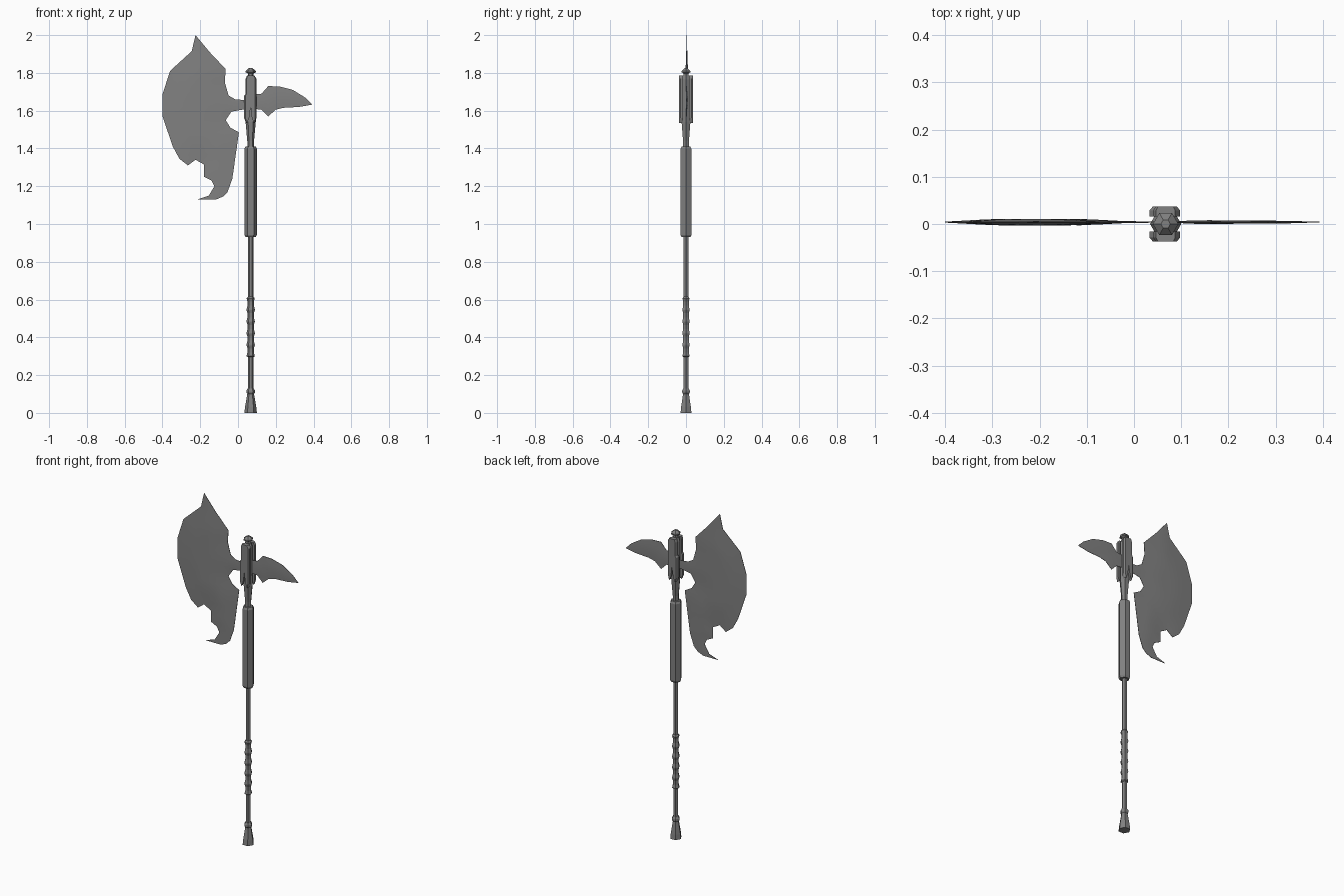
import bpy, bmesh, math
from mathutils import Vector

cube = bpy.data.objects.get("Cube")
if cube:
    bpy.data.objects.remove(cube, do_unlink=True)

AXIS = 0.067      # x of the shaft
BLADE_Y = 0.004   # y of the blade plane

steel = bpy.data.materials.new("grey steel")
steel.use_nodes = True
GREY = (0.22, 0.22, 0.22, 1)
steel.diffuse_color = GREY
steel.node_tree.nodes["Principled BSDF"].inputs["Base Color"].default_value = GREY


def finish(name, bm):
    bmesh.ops.recalc_face_normals(bm, faces=bm.faces[:])
    mesh = bpy.data.meshes.new(name)
    bm.to_mesh(mesh)
    bm.free()
    mesh.materials.append(steel)
    obj = bpy.data.objects.new(name, mesh)
    bpy.context.collection.objects.link(obj)
    return obj


def turned(name, profile, sides=6):
    """Six-sided turned part from (radius, height) pairs, closed at both ends."""
    bm = bmesh.new()
    rings = []
    for r, z in profile:
        rings.append([bm.verts.new((AXIS + r * math.cos(math.tau * i / sides),
                                    r * math.sin(math.tau * i / sides), z))
                      for i in range(sides)])
    for a, b in zip(rings, rings[1:]):
        for i in range(sides):
            j = (i + 1) % sides
            bm.faces.new((a[i], a[j], b[j], b[i]))
    bm.faces.new(rings[0])
    bm.faces.new(rings[-1])
    return finish(name, bm)


def bevelled_plate(name, outline, edge, ridge, width):
    """Flat plate whose thickness swells from its thin rim towards the middle."""
    bm = bmesh.new()
    face = bm.faces.new([bm.verts.new((x, BLADE_Y, z)) for x, z in outline])
    rim = [Vector((x, BLADE_Y, z)) for x, z in outline]
    # Sample the inside on a grid of cuts so that the cheeks can swell
    for axis in (0, 2):
        lo, hi = min(p[axis] for p in rim), max(p[axis] for p in rim)
        normal = Vector((axis == 0, 0, axis == 2))
        steps = max(2, round((hi - lo) / 0.04))
        for k in range(1, steps):
            geom = bm.verts[:] + bm.edges[:] + bm.faces[:]
            bmesh.ops.bisect_plane(bm, geom=geom, dist=1e-5,
                                   plane_co=normal * (lo + (hi - lo) * k / steps),
                                   plane_no=normal)
    bmesh.ops.triangulate(bm, faces=bm.faces[:])

    def swell(p):
        nearest = 9.0
        for a, b in zip(rim, rim[1:] + rim[:1]):
            t = max(0, min(1, (p - a).dot(b - a) / (b - a).length_squared))
            nearest = min(nearest, (p - a - (b - a) * t).length)
        return edge + (ridge - edge) * min(1, nearest / width)

    half = {v: swell(v.co) for v in bm.verts}
    front = bm.verts[:]
    sheet = bm.faces[:]
    border = [e for e in bm.edges if e.is_boundary]
    back = {v: bm.verts.new(v.co + Vector((0, half[v], 0))) for v in front}
    for f in sheet:
        bm.faces.new([back[v] for v in reversed(f.verts)])
    for e in border:
        a, b = e.verts
        bm.faces.new((a, b, back[b], back[a]))
    for v in front:
        v.co.y -= half[v]
    obj = finish(name, bm)
    for p in obj.data.polygons:
        p.use_smooth = abs(p.normal.y) > 0.7
    return obj


def cheek(name, side):
    """Chamfered head plate with a notched foot, on the front or the back."""
    outline = [(-0.026, 1.77), (-0.020, 1.785), (0.020, 1.785), (0.030, 1.77),
               (0.030, 1.56), (0.022, 1.535), (0.008, 1.56), (0.0, 1.62),
               (-0.010, 1.56), (-0.024, 1.535), (-0.034, 1.56), (-0.034, 1.68),
               (-0.026, 1.69)]
    bm = bmesh.new()
    layers = []
    for y, s in ((0.016, 1.0), (0.029, 1.0), (0.037, 0.8)):
        layers.append([bm.verts.new((AXIS + x * s, y * side, z)) for x, z in outline])
    n = len(outline)
    for a, b in zip(layers, layers[1:]):
        for i in range(n):
            j = (i + 1) % n
            bm.faces.new((a[i], a[j], b[j], b[i]))
    bm.faces.new(layers[0])
    bm.faces.new(layers[-1])
    return finish(name, bm)


# Handle, from the foot up
turned("pommel", [(0.033, 0), (0.030, 0.03), (0.017, 0.105)])
turned("pommel_ring", [(0.017, 0.10), (0.023, 0.108), (0.023, 0.118), (0.016, 0.13)])
turned("shaft", [(0.0145, 0.10), (0.0145, 0.95)])

# Grip: a row of waisted wraps
grip = []
for k in range(5):
    z = 0.30 + k * 0.062
    grip += [(0.022, z), (0.017, z + 0.02), (0.017, z + 0.042), (0.022, z + 0.058)]
turned("grip", [(0.0145, 0.295)] + grip + [(0.0145, 0.615)])

turned("sleeve", [(0.027, 0.93), (0.033, 0.942), (0.033, 1.398), (0.027, 1.41)])
turned("neck", [(0.018, 1.40), (0.018, 1.44), (0.027, 1.54), (0.027, 1.60)])

# Axe head
turned("head_core", [(0.026, 1.55), (0.026, 1.765), (0.020, 1.785)])
cheek("front_cheek", -1)
cheek("back_cheek", 1)
turned("finial", [(0.015, 1.78), (0.015, 1.797), (0.027, 1.803), (0.027, 1.81),
                  (0.010, 1.825)])

blade = [(-0.225, 2.0), (-0.15, 1.91), (-0.065, 1.82), (-0.07, 1.75), (-0.05, 1.68),
         (-0.015, 1.66), (0.05, 1.655), (0.05, 1.61), (-0.035, 1.595), (-0.065, 1.55),
         (-0.04, 1.51), (0.005, 1.485), (-0.03, 1.24), (-0.055, 1.17), (-0.08, 1.145),
         (-0.115, 1.13), (-0.215, 1.13), (-0.155, 1.15), (-0.125, 1.20), (-0.14, 1.23),
         (-0.18, 1.25), (-0.18, 1.315), (-0.225, 1.34), (-0.265, 1.31), (-0.31, 1.345),
         (-0.345, 1.41), (-0.40, 1.57), (-0.40, 1.685), (-0.36, 1.81), (-0.245, 1.915)]
bevelled_plate("blade", blade, 0.001, 0.007, 0.11)

spike = [(0.08, 1.685), (0.125, 1.69), (0.16, 1.73), (0.22, 1.728), (0.29, 1.71),
         (0.355, 1.67), (0.393, 1.632), (0.325, 1.62), (0.24, 1.615), (0.20, 1.605),
         (0.16, 1.57), (0.125, 1.605), (0.08, 1.61)]
bevelled_plate("back_spike", spike, 0.001, 0.004, 0.05)
